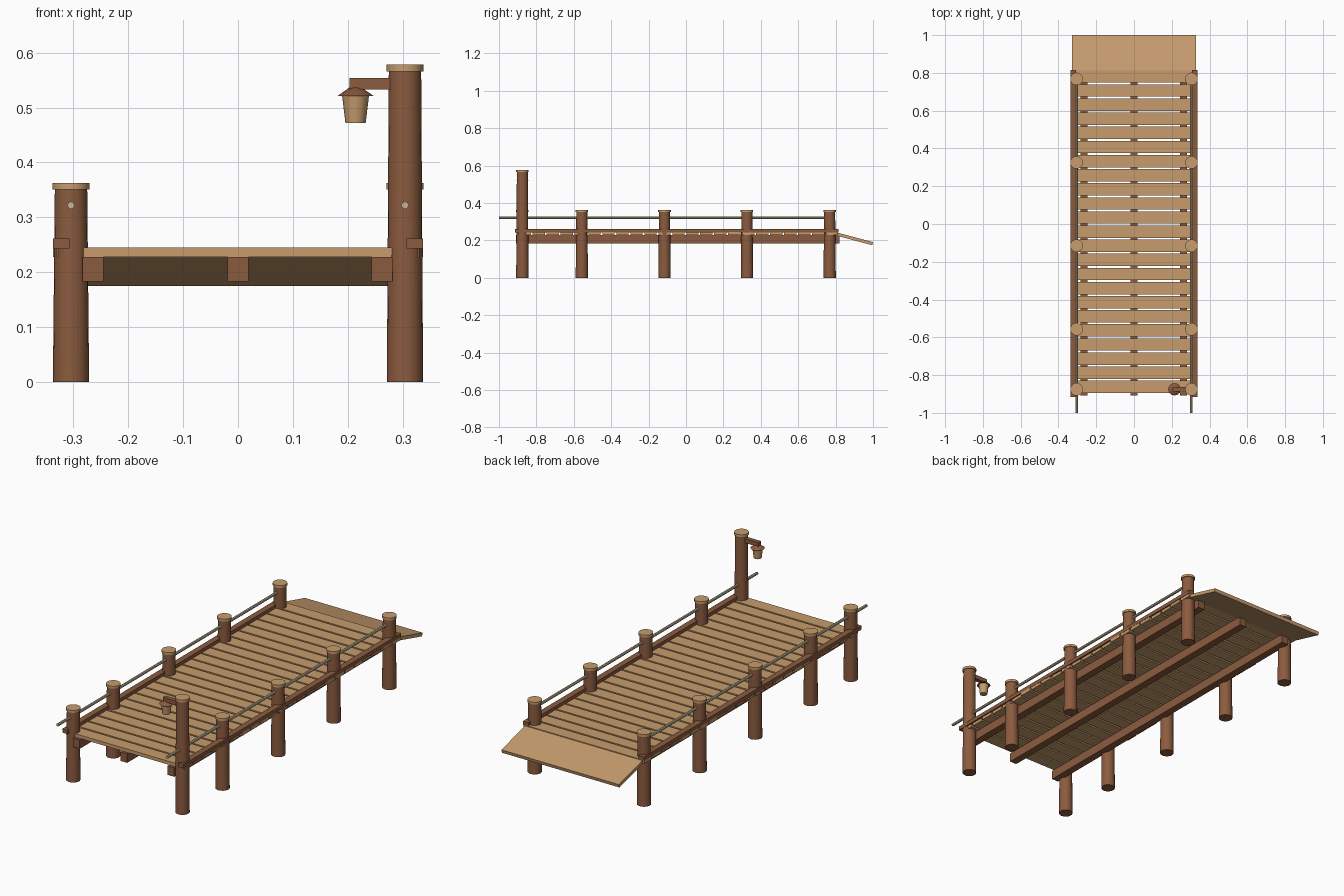
import bpy, math, random
from mathutils import Vector

random.seed(4)
old = bpy.data.objects.get("Cube")
if old:
    bpy.data.objects.remove(old, do_unlink=True)


def make_material(name, rgb):
    mat = bpy.data.materials.new(name)
    mat.use_nodes = True
    mat.diffuse_color = (*rgb, 1)
    mat.node_tree.nodes["Principled BSDF"].inputs["Base Color"].default_value = (*rgb, 1)
    return mat


BROWN = make_material("dark_wood", (0.26, 0.105, 0.049))
TAN = make_material("light_wood", (0.57, 0.335, 0.155))
ROPE = make_material("rope_fibre", (0.56, 0.47, 0.31))


def box(name, low, high, mat):
    """Box spanning two opposite corners."""
    low, high = Vector(low), Vector(high)
    bpy.ops.mesh.primitive_cube_add(size=1, location=(low + high) / 2)
    ob = bpy.context.object
    ob.name = name
    ob.scale = high - low
    ob.data.materials.append(mat)
    return ob


def turned(name, x, y, z0, z1, r0, r1, mat, sides=20):
    """Upright tapered cylinder, smooth round the side."""
    bpy.ops.mesh.primitive_cone_add(vertices=sides, radius1=r0, radius2=r1,
                                    depth=z1 - z0, location=(x, y, (z0 + z1) / 2))
    ob = bpy.context.object
    ob.name = name
    ob.data.materials.append(mat)
    bpy.ops.object.shade_smooth_by_angle(angle=math.radians(40))
    return ob


# Posts with caps, the front left one carrying the lamp
POST_X = 0.304
for side, sx in (("right", -1), ("left", 1)):
    for i, y in enumerate((-0.875, -0.557, -0.115, 0.326, 0.768)):
        top = 0.578 if (i == 0 and sx > 0) else 0.363
        turned(f"{side}_post_{i + 1}", sx * POST_X, y, 0, top - 0.01, 0.033, 0.0295, BROWN)
        turned(f"{side}_post_cap_{i + 1}", sx * POST_X, y, top - 0.012, top, 0.0335, 0.0335, TAN)

    # Curb along the deck edge
    inner, outer = sorted((sx * 0.307, sx * 0.337))
    box(f"{side}_curb", (inner, -0.915, 0.243), (outer, 0.815, 0.262), BROWN)

    # Rope threaded through the posts
    rope = turned(f"{side}_rope", sx * POST_X, -0.11, -0.567, 1.213, 0.007, 0.007, ROPE, 8)
    rope.rotation_euler.x = math.pi / 2
    rope.location = (sx * POST_X, -0.11, 0.322)

# Joists under the deck
for name, x in (("right", -0.264), ("middle", 0), ("left", 0.262)):
    box(f"{name}_joist", (x - 0.019, -0.908, 0.183), (x + 0.019, 0.82, 0.228), BROWN)

# Deck planks with slightly uneven ends
for i in range(23):
    y = -0.895 + i * 0.0747
    half = 0.332 + random.uniform(-0.005, 0.006)
    box(f"plank_{i + 1}", (-half, y, 0.228), (half, y + 0.0655, 0.245), TAN)

# Sloping ramp at the shore end
slope = math.atan2(0.052, 0.195)
ramp = box("ramp", (-0.327, -0.101, -0.0085), (0.327, 0.101, 0.0085), TAN)
ramp.rotation_euler.x = -slope
ramp.location = (0, 0.90, 0.209)

# Hanging lamp
LAMP_X, LAMP_Y = 0.214, -0.875
box("lamp_arm", (0.203, LAMP_Y - 0.011, 0.533), (0.29, LAMP_Y + 0.011, 0.554), BROWN)
turned("lamp_roof", LAMP_X, LAMP_Y, 0.521, 0.538, 0.033, 0.009, BROWN, 12)
turned("lamp_body", LAMP_X, LAMP_Y, 0.472, 0.522, 0.0185, 0.0245, TAN, 12)
